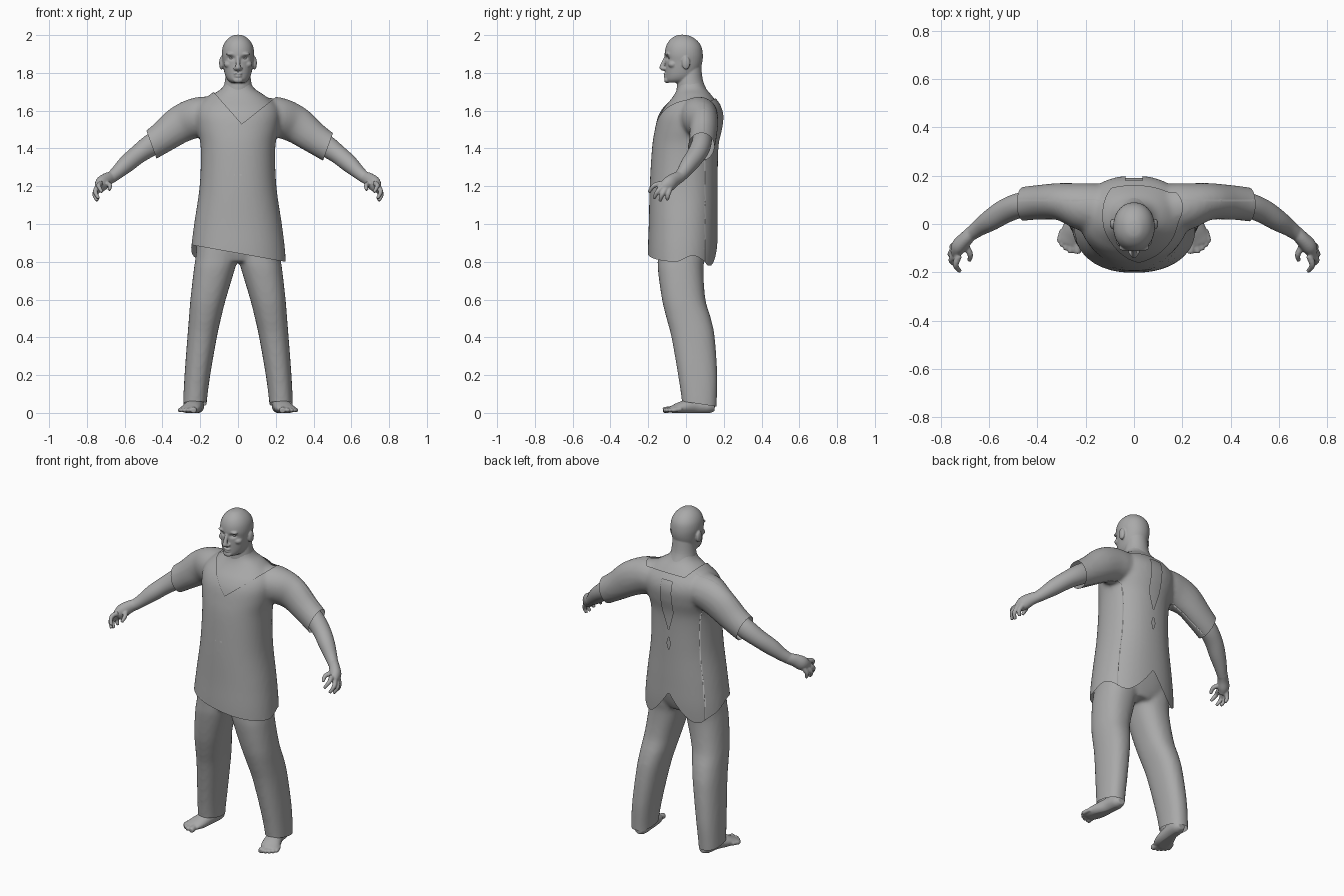
import bpy, bmesh, math
from mathutils import Vector as V

if "Cube" in bpy.data.objects:
    bpy.data.objects.remove(bpy.data.objects["Cube"])

grey = bpy.data.materials.new("plain grey")
grey.diffuse_color = (0.4, 0.4, 0.4, 1)
grey.use_nodes = True
grey.node_tree.nodes["Principled BSDF"].inputs["Base Color"].default_value = grey.diffuse_color


def spline(st, sub):
    """Smooth curve through stations of equal length tuples."""
    st, out = [list(s) for s in st], []
    for i in range(len(st) - 1):
        p0, p1, p2, p3 = st[max(i - 1, 0)], st[i], st[i + 1], st[min(i + 2, len(st) - 1)]
        for k in range(sub):
            t = k / sub
            out.append([b + 0.5 * t * (c - a + t * (2 * a - 5 * b + 4 * c - d + t * (3 * (b - c) + d - a)))
                        for a, b, c, d in zip(p0, p1, p2, p3)])
    return out + [st[-1]]


def tube(bm, stations, flat=False, n=40, e=2.0, sub=5):
    """Loft of ovals; a station is x, y, z, side radius, other radius."""
    st = spline(stations, sub)
    rings = []
    for i, (x, y, z, a, b) in enumerate(st):
        s, u = V((1, 0, 0)), V((0, 1, 0))
        if not flat:
            t = V(st[min(i + 1, len(st) - 1)][:3]) - V(st[max(i - 1, 0)][:3])
            s = t.cross(V((0, 0, 1))).normalized()
            u = s.cross(t).normalized()
        ring = []
        for k in range(n):
            c, d = math.cos(2 * math.pi * k / n), math.sin(2 * math.pi * k / n)
            c, d = [math.copysign(abs(q) ** (2 / e), q) for q in (c, d)]
            ring.append(bm.verts.new(V((x, y, z)) + s * a * c + u * b * d))
        rings.append(ring)
    for r, q in zip(rings, rings[1:]):
        for k in range(n):
            bm.faces.new((r[k], r[(k + 1) % n], q[(k + 1) % n], q[k]))
    caps = [bm.faces.new(rings[0][::-1]), bm.faces.new(rings[-1])]
    fs = list({f for r in rings for v in r for f in v.link_faces} | set(caps))
    bmesh.ops.recalc_face_normals(bm, faces=fs)


def stack(rows):
    """Rows of z, half width, front y, back y to level stations."""
    return [(0, (f + b) / 2, z, w, (b - f) / 2) for z, w, f, b in rows]


def ball(bm, co, r):
    g = bmesh.ops.create_uvsphere(bm, u_segments=20, v_segments=12, radius=1)["verts"]
    for v in g:
        v.co = V((v.co.x * r[0], v.co.y * r[1], v.co.z * r[2])) + V(co)


def fuse(bm, voxel, smooth):
    """Merge overlapping volumes into one smooth skin."""
    me = bpy.data.meshes.new("fuse")
    bm.to_mesh(me)
    ob = bpy.data.objects.new("fuse", me)
    bpy.context.collection.objects.link(ob)
    m = ob.modifiers.new("remesh", 'REMESH')
    m.mode, m.voxel_size = 'VOXEL', voxel
    m = ob.modifiers.new("smooth", 'SMOOTH')
    m.iterations, m.factor = smooth, 0.5
    res = bpy.data.meshes.new_from_object(ob.evaluated_get(bpy.context.evaluated_depsgraph_get()))
    bpy.data.objects.remove(ob)
    out = bmesh.new()
    out.from_mesh(res)
    return out


def cut(bm, planes):
    """Slice along planes, delete faces in front of all of them."""
    for co, no in planes:
        bmesh.ops.bisect_plane(bm, geom=bm.verts[:] + bm.edges[:] + bm.faces[:], plane_co=co, plane_no=no)
    gone = [f for f in bm.faces
            if all((f.calc_center_median() - V(co)).dot(V(no)) > 0 for co, no in planes)]
    bmesh.ops.delete(bm, geom=gone, context='FACES')


def make(name, bm, mirror=False):
    me = bpy.data.meshes.new(name)
    bm.to_mesh(me)
    ob = bpy.data.objects.new(name, me)
    bpy.context.collection.objects.link(ob)
    me.materials.append(grey)
    for p in me.polygons:
        p.use_smooth, p.material_index = True, 0
    if mirror:
        ob.modifiers.new("mirror", 'MIRROR').use_mirror_merge = False
    return ob


# Upper body volume shared by tunic and chest
bm = bmesh.new()
tube(bm, stack([(0.68, .26, -.20, .15), (.85, .25, -.202, .165), (1.0, .232, -.197, .167), (1.2, .203, -.192, .167),
                (1.4, .197, -.18, .172), (1.5, .215, -.165, .192), (1.57, .225, -.148, .2), (1.62, .215, -.122, .188),
                (1.66, .18, -.09, .162), (1.695, .135, -.065, .135), (1.725, .09, -.053, .11), (1.77, .07, -.045, .09),
                (1.82, .06, -.03, .075)]), True, 64, 2.2)
for s in (-1, 1):
    tube(bm, [(s * .08, .06, 1.58, .1, .09), (s * .2, .07, 1.568, .1, .105), (s * .3, .092, 1.53, .078, .1),
              (s * .39, .09, 1.465, .072, .085), (s * .46, .083, 1.418, .07, .078), (s * .54, .07, 1.37, .068, .076)])
body = fuse(bm, 0.012, 5)

# Tunic with slanted neckline, open sleeves, back slit and split hem
tunic = body.copy()
neckline = [((.02, 0, 1.53), (.17, 0, .15)), ((.02, 0, 1.53), (-.15, 0, .19)), ((0, -.13, 1.535), (0, -.45, 1))]
cut(tunic, neckline)
cut(tunic, [((-.458, 0, 1.42), (-.94, 0, -.34))])
cut(tunic, [((.475, 0, 1.405), (.94, 0, -.34))])
back = ((0, .1, 0), (0, 1, 0))
cut(tunic, [back, ((0, 0, 1.63), (0, 0, -1)), ((-.035, 0, 1.5), (1, 0, 0)), ((.035, 0, 1.5), (-1, 0, 0)),
            ((0, 0, 1.32), (1, 0, .3)), ((0, 0, 1.32), (-1, 0, .3))])
cut(tunic, [back] + [((0, 0, 1.24 + .04 * q), (p, 0, -q * .3)) for p in (1, -1) for q in (1, -1)])


def hem(p):
    front = .845 - .18 * p.x
    rear = .78 + .16 * max(0, 1 - abs(p.x) / .15) ** 1.4 + .9 * max(0, abs(p.x) - .18)
    w = min(1, max(0, (p.y + .06) / .12))
    return front + (rear - front) * w * w * (3 - 2 * w)


low = [f for f in tunic.faces if f.calc_center_median().z < hem(f.calc_center_median())]
bmesh.ops.delete(tunic, geom=low, context='FACES')
for v in tunic.verts:
    if v.is_boundary and v.co.z < 1.1:
        v.co.z = hem(v.co)
make("tunic", tunic)

# Chest and neck under the tunic
body.normal_update()
for v in body.verts:
    v.co -= v.normal * .008
for co, no in (((0, 0, 1.18), (0, 0, -1)), ((.24, 0, 0), (1, 0, 0)), ((-.24, 0, 0), (-1, 0, 0)), ((0, 0, 1.79), (0, 0, 1))):
    cut(body, [(co, no)])
make("chest_and_neck", body)

# Head with face and ears
bm = bmesh.new()
tube(bm, stack([(2.002, .008, -.03, -.01), (1.995, .034, -.058, .022), (1.972, .062, -.088, .058), (1.94, .08, -.106, .081),
                (1.9, .086, -.113, .089), (1.86, .082, -.11, .087), (1.82, .076, -.109, .075), (1.785, .067, -.108, .055),
                (1.762, .054, -.107, .04), (1.748, .036, -.098, .02)]), True, 40, 2.1)
tube(bm, stack([(1.70, .08, -.05, .115), (1.76, .069, -.046, .09), (1.84, .06, -.03, .08)]), True)
tube(bm, [(0, -.108, 1.885, .009, .008), (0, -.122, 1.85, .011, .011), (0, -.127, 1.825, .016, .014),
          (0, -.118, 1.812, .014, .008)], True)
for s in (-1, 1):
    ball(bm, (s * .088, .0, 1.852), (.012, .022, .035))
    ball(bm, (s * .034, -.098, 1.9), (.03, .014, .009))
    ball(bm, (s * .015, -.115, 1.823), (.009, .012, .008))
    ball(bm, (s * .05, -.07, 1.845), (.025, .025, .02))
ball(bm, (0, -.102, 1.762), (.026, .014, .016))
ball(bm, (0, -.107, 1.796), (.023, .013, .006))
ball(bm, (0, -.106, 1.782), (.02, .013, .006))
head = fuse(bm, 0.0045, 3)
for v in head.verts:
    if v.co.y < -.04:
        for s in (-1, 1):
            d = (v.co.x - s * .035) ** 2 / .017 ** 2 + (v.co.z - 1.878) ** 2 / .01 ** 2
            v.co.y += .014 * math.exp(-d)
for s in (-1, 1):
    ball(head, (s * .034, -.083, 1.879), (.014, .011, .009))
make("head", head)

# Arms and hands
bm = bmesh.new()
tube(bm, [(.36, .09, 1.48, .05, .06), (.46, .08, 1.418, .052, .058), (.53, .055, 1.368, .05, .05),
          (.59, .018, 1.318, .045, .046), (.64, -.015, 1.272, .035, .036), (.675, -.042, 1.243, .028, .031)])
# palm
tube(bm, [(.665, -.03, 1.25, .028, .03), (.695, -.06, 1.235, .03, .036), (.722, -.09, 1.212, .033, .04),
          (.738, -.118, 1.188, .022, .03)])
for a, b, c in (((.725, -.13, 1.215), (.738, -.17, 1.203), (.72, -.196, 1.168)),
                ((.738, -.12, 1.2), (.756, -.15, 1.172), (.738, -.17, 1.135)),
                ((.742, -.105, 1.19), (.76, -.125, 1.157), (.744, -.138, 1.122)),
                ((.738, -.085, 1.188), (.753, -.095, 1.155), (.742, -.1, 1.126)),
                ((.70, -.085, 1.215), (.678, -.125, 1.205), (.682, -.152, 1.18))):
    tube(bm, [(*a, .015, .015), (*b, .0125, .0125), (*c, .009, .009)], n=12)
make("arm", fuse(bm, 0.005, 3), True)

# Trousers
bm = bmesh.new()
tube(bm, stack([(.80, .1, -.13, .09), (.86, .215, -.15, .115), (.95, .21, -.155, .135), (1.08, .19, -.15, .13)]), True, 48, 2.3)
for s in (-1, 1):
    tube(bm, [(s * (o + i) / 2, (f + b) / 2, z, (o - i) / 2, (b - f) / 2) for z, i, o, f, b in (
        (.95, .0, .21, -.15, .12), (.82, .002, .225, -.15, .1), (.75, .02, .235, -.148, .092), (.6, .065, .252, -.127, .103),
        (.5, .09, .26, -.103, .132), (.4, .112, .268, -.077, .152), (.2, .147, .283, -.042, .166),
        (.06, .165, .29, -.022, .163), (-.02, .168, .29, -.02, .16))], True, 40, 2.3)
legs = fuse(bm, 0.012, 4)
cut(legs, [((0, 0, .058), (0, -.15, -1))])
cut(legs, [((0, 0, 1.03), (0, 0, 1))])
make("trousers", legs)

# Feet with toes
bm = bmesh.new()
tube(bm, [(.22, .08, .16, .045, .05), (.22, .085, .08, .042, .05), (.22, .09, .03, .036, .045)], True)
tube(bm, [(.218, .152, .03, .022, .022), (.218, .12, .033, .038, .035), (.225, .05, .038, .042, .042),
          (.243, -.02, .028, .052, .034), (.26, -.065, .02, .052, .021), (.266, -.085, .017, .044, .015)])
for x, y, r in ((.235, -.122, .017), (.263, -.12, .0125), (.281, -.108, .012), (.297, -.093, .0115), (.308, -.075, .011)):
    tube(bm, [(x * .8 + .05, y + .05, .02, r, r), (x, y + .012, .015, r, r), (x, y, .013, r * .8, r * .8)], n=14)
foot = fuse(bm, 0.005, 2)
for v in foot.verts:
    v.co.z = max(v.co.z, 0)
make("foot", foot, True)
